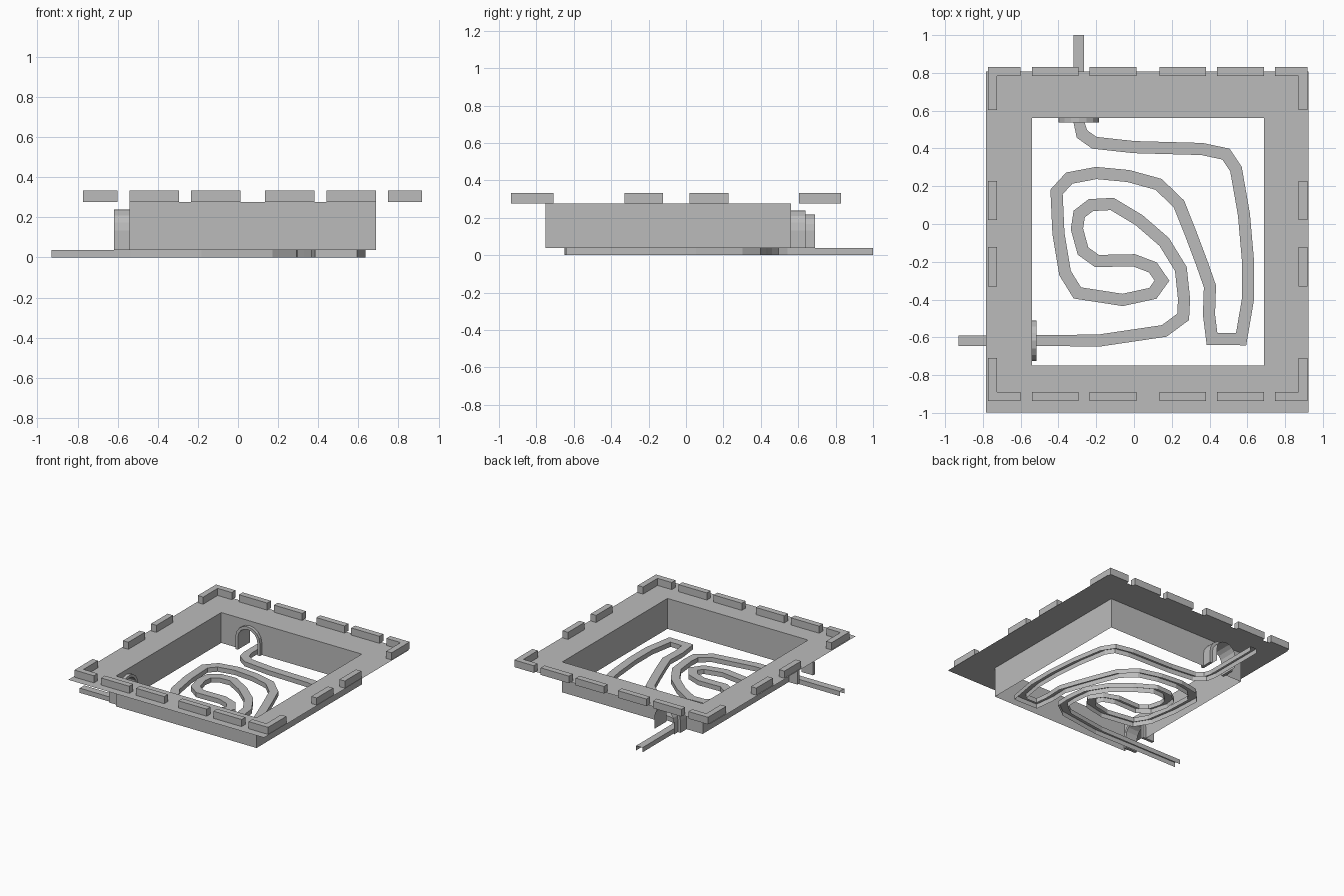
import bpy, bmesh, math
from mathutils import Vector

if "Cube" in bpy.data.objects:
    bpy.data.objects.remove(bpy.data.objects["Cube"])

grey = bpy.data.materials.new("plain grey")
grey.diffuse_color = (0.5, 0.5, 0.5, 1)
grey.use_nodes = True
grey.node_tree.nodes["Principled BSDF"].inputs["Base Color"].default_value = grey.diffuse_color

Z_LOW, Z_PLATE, Z_TOP = 0.037, 0.277, 0.333
X0, X1, Y0, Y1 = -0.54, 0.687, -0.75, 0.562      # pit opening
PX0, PX1, PY0, PY1 = -0.783, 0.925, -0.998, 0.808  # rim plate outline


def make(name, faces):
    """Object from a list of polygons given as point lists."""
    bm = bmesh.new()
    for f in faces:
        bm.faces.new([bm.verts.new(p) for p in f])
    bmesh.ops.remove_doubles(bm, verts=bm.verts, dist=1e-5)
    bmesh.ops.recalc_face_normals(bm, faces=bm.faces)
    me = bpy.data.meshes.new(name)
    bm.to_mesh(me)
    bm.free()
    me.materials.append(grey)
    ob = bpy.data.objects.new(name, me)
    bpy.context.collection.objects.link(ob)
    return ob


def prism(name, outline, z0, z1):
    n = len(outline)
    lo = [(x, y, z0) for x, y in outline]
    hi = [(x, y, z1) for x, y in outline]
    sides = [[lo[i], lo[(i + 1) % n], hi[(i + 1) % n], hi[i]] for i in range(n)]
    return make(name, [lo[::-1], hi] + sides)


def arch_line(r, zc=0.133, n=8):
    """Arch outline as (offset, height), legs reaching down to the wall foot."""
    arc = [(-r * math.cos(math.pi * i / n), zc + r * math.sin(math.pi * i / n)) for i in range(n + 1)]
    return [(-r, Z_LOW), (-r, 0.085)] + arc + [(r, 0.085), (r, Z_LOW)]


# Rim plate around the pit
o = [(PX0, PY0), (PX1, PY0), (PX1, PY1), (PX0, PY1)]
h = [(X0, Y0), (X1, Y0), (X1, Y1), (X0, Y1)]
plate = [[(*o[i], Z_PLATE), (*o[(i + 1) % 4], Z_PLATE), (*h[(i + 1) % 4], Z_PLATE), (*h[i], Z_PLATE)]
         for i in range(4)]
rim = make("rim_plate", plate)
for p in rim.data.polygons:
    if p.normal.z < 0:
        p.flip()

# Gate placement: (offset along wall, depth outward) to world
BACK_X, LEFT_Y = -0.292, -0.617
R_OUT, R_IN = 0.107, 0.085
back = lambda u, d, z: (BACK_X + u, Y1 + d, z)
left = lambda u, d, z: (X0 - d, LEFT_Y + u, z)


def gate_wall(name, place, u0, u1):
    notch = [place(u, 0, z) for u, z in arch_line(R_IN)]
    make(name, [[place(u0, 0, Z_LOW)] + notch +
                [place(u1, 0, Z_LOW), place(u1, 0, Z_PLATE), place(u0, 0, Z_PLATE)]])


# Pit walls, two with arched openings
gate_wall("back_wall", back, X0 - BACK_X, X1 - BACK_X)
gate_wall("left_wall", left, Y0 - LEFT_Y, Y1 - LEFT_Y)
for name, a, b in (("front_wall", h[0], h[1]), ("right_wall", h[1], h[2])):
    make(name, [[(*a, Z_LOW), (*b, Z_LOW), (*b, Z_PLATE), (*a, Z_PLATE)]])


def gate(name, place, liner_depth):
    # Arch stones straddling the wall
    a, b = arch_line(R_OUT), arch_line(R_IN)
    d0, d1 = -0.025, 0.077
    faces = []
    for i in range(len(a) - 1):
        q = lambda line, k, d: place(line[k][0], d, line[k][1])
        faces += [[q(a, i, d), q(a, i + 1, d), q(b, i + 1, d), q(b, i, d)] for d in (d0, d1)]
        faces += [[q(l, i, d0), q(l, i + 1, d0), q(l, i + 1, d1), q(l, i, d1)] for l in (a, b)]
    for i in (0, len(a) - 1):
        faces.append([q(a, i, d0), q(a, i, d1), q(b, i, d1), q(b, i, d0)])
    make(name + "_arch", faces)
    # Thin tunnel lining behind the stones
    if liner_depth > d1:
        make(name + "_lining", [[q(b, i, d1), q(b, i + 1, d1), q(b, i + 1, liner_depth), q(b, i, liner_depth)]
                                for i in range(len(b) - 1)])


gate("back_gate", back, 0.128)
gate("left_gate", left, 0.077)

# Battlement blocks on the rim
BX0, BX1, BY0, BY1, T = -0.773, 0.918, -0.936, 0.83, 0.047


def rect(x0, x1, y0, y1):
    return [(x0, y0), (x1, y0), (x1, y1), (x0, y1)]


for side, y in (("front", BY0), ("back", BY1 - T)):
    for i, x in enumerate((-0.54, -0.235, 0.135, 0.44)):
        prism(f"{side}_block_{i}", rect(x, x + 0.247, y, y + T), Z_PLATE, Z_TOP)
for side, x in (("left", BX0), ("right", BX1 - T)):
    for i, y in enumerate((-0.33, 0.02)):
        prism(f"{side}_block_{i}", rect(x, x + T, y, y + 0.207), Z_PLATE, Z_TOP)
for cx, sx in ((BX0, 1), (BX1, -1)):
    for cy, sy in ((BY0, 1), (BY1, -1)):
        ell = [(0, 0), (0.171, 0), (0.171, T), (T, T), (T, 0.227), (0, 0.227)]
        prism("corner_block", [(cx + sx * x, cy + sy * y) for x, y in ell], Z_PLATE, Z_TOP)

# Winding track: open-bottomed channel along a centre line
route = [(-.292, 1), (-.292, .8), (-.292, .54), (-.275, .476), (-.21, .43), (0, .407), (.36, .397), (.487, .37),
         (.54, .29), (.582, .05), (.603, -.19), (.603, -.4), (.567, -.61), (.413, -.608), (.397, -.48),
         (.402, -.33), (.36, -.21), (.30, -.05), (.238, .106), (.13, .21), (-.03, .254), (-.2, .27),
         (-.343, .243), (-.41, .17), (-.4, -.05), (-.365, -.26), (-.3, -.365), (-.06, -.402), (.1, -.367),
         (.148, -.3), (.1, -.23), (0, -.192), (-.196, -.196), (-.27, -.143), (-.302, -.026), (-.29, .053),
         (-.228, .1), (-.116, .106), (.026, .021), (.16, -.095), (.248, -.238), (.265, -.397), (.26, -.492),
         (.16, -.566), (-.185, -.617), (-.53, -.617), (-.93, -.617)]
pts = [Vector(p) for p in route]
rails = []
for i, p in enumerate(pts):
    d0 = (p - pts[max(i - 1, 0)]).normalized()
    d1 = (pts[min(i + 1, len(pts) - 1)] - p).normalized()
    t = (d0 + d1).normalized()
    half = (0.028 if i < 3 or i > 44 else 0.032) / max((d0 if i else d1).dot(t), 0.6)
    n = Vector((-t.y, t.x)) * half
    rails.append((p + n, p - n))
faces = []
for (l0, r0), (l1, r1) in zip(rails, rails[1:]):
    faces.append([(*l0, Z_LOW), (*r0, Z_LOW), (*r1, Z_LOW), (*l1, Z_LOW)])
    for a, b in ((l0, l1), (r0, r1)):
        faces.append([(*a, 0), (*b, 0), (*b, Z_LOW), (*a, Z_LOW)])
make("winding_track", faces)
